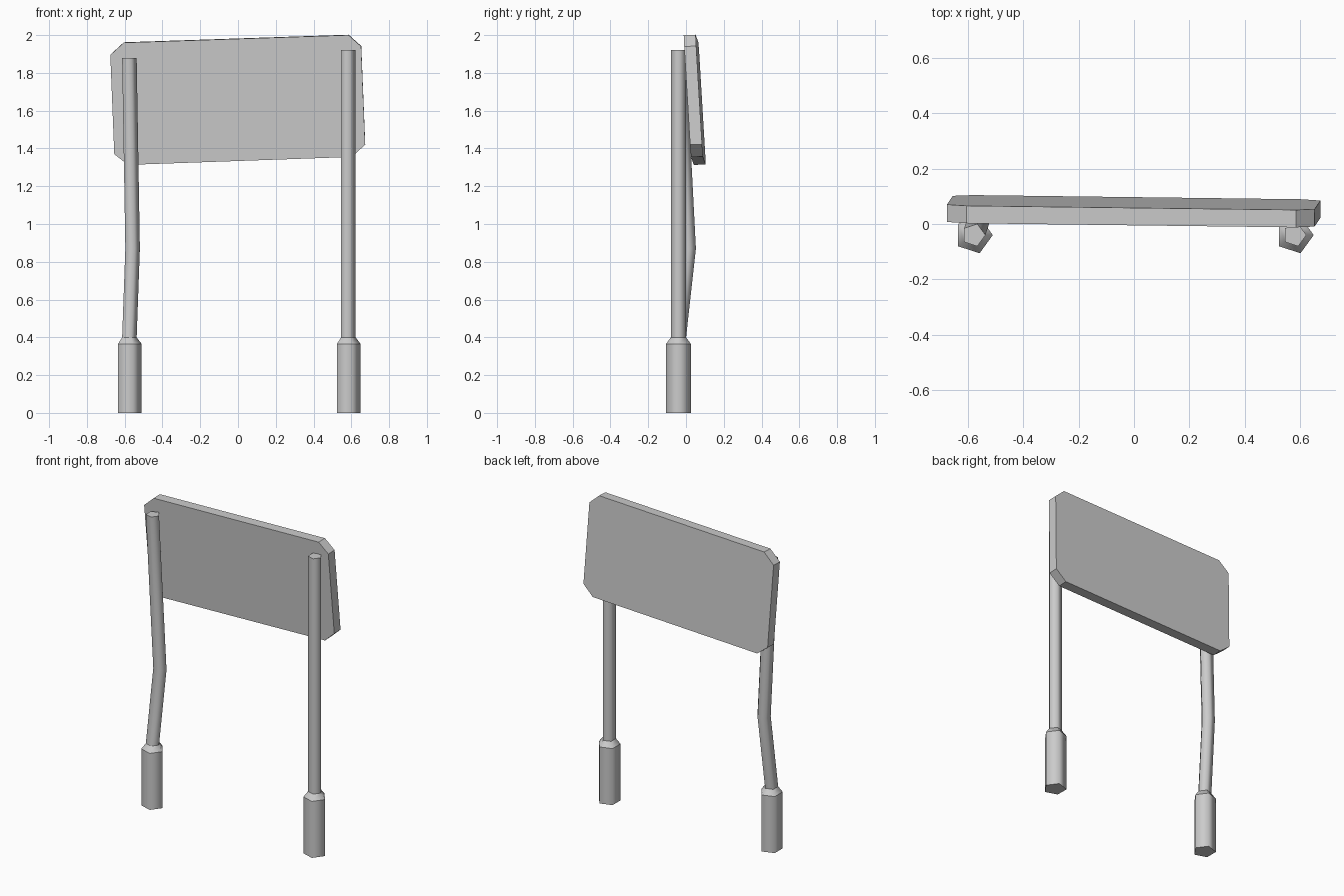
import bpy, bmesh
from math import cos, sin, tau
from mathutils import Vector

if "Cube" in bpy.data.objects:
    bpy.data.objects.remove(bpy.data.objects["Cube"])

SIDES = 5


def finish(name, bm):
    bmesh.ops.recalc_face_normals(bm, faces=bm.faces)
    mesh = bpy.data.meshes.new(name)
    bm.to_mesh(mesh)
    bm.free()
    obj = bpy.data.objects.new(name, mesh)
    bpy.context.collection.objects.link(obj)
    return obj


def make_post(name, sections):
    """Five-sided tube through (x, y, z, radius, sharp_ring) sections."""
    bm = bmesh.new()
    rings = []
    for x, y, z, r, _ in sections:
        rings.append([bm.verts.new((x + r * cos(tau * i / SIDES),
                                    y + r * sin(tau * i / SIDES), z))
                      for i in range(SIDES)])
    for a, b in zip(rings, rings[1:]):
        for i in range(SIDES):
            j = (i + 1) % SIDES
            bm.faces.new((a[i], a[j], b[j], b[i])).smooth = True
    bm.faces.new(rings[0])
    bm.faces.new(rings[-1])
    # Crisp rings at the sleeve, shoulder and caps
    for ring, section in zip(rings, sections):
        if section[4]:
            for i in range(SIDES):
                bm.edges.get((ring[i], ring[(i + 1) % SIDES])).smooth = False
    return finish(name, bm)


def post_sections(x, top, bend=None):
    y, sleeve_r, pole_r = -0.04, 0.069, 0.0425
    s = [(x, y, 0, sleeve_r, True), (x, y, 0.365, sleeve_r, True),
         (x, y, 0.4, pole_r, True)]
    if bend:
        dx, dy, z = bend
        s.append((x + dx, y + dy, z, pole_r, False))
    return s + [(x, y, top, pole_r, True)]


# Posts: the left one is bent, the right one straight
make_post("left_post", post_sections(-0.579, 1.88, (0.017, 0.052, 0.87)))
make_post("right_post", post_sections(0.58, 1.92))

# Sign panel: crooked board with clipped corners, leaning forward
outline = [(-0.605, 1.96), (0.585, 2.0), (0.652, 1.94), (0.673, 1.42),
           (0.603, 1.355), (-0.583, 1.313), (-0.655, 1.37), (-0.676, 1.895)]
bm = bmesh.new()
front = bm.faces.new([bm.verts.new((x, 0.114 - 0.0105 * x - 0.06 * z, z))
                      for x, z in outline])
back = bmesh.ops.extrude_face_region(bm, geom=[front], use_keep_orig=True)
moved = [g for g in back["geom"] if isinstance(g, bmesh.types.BMVert)]
bmesh.ops.translate(bm, verts=moved, vec=Vector((0.0007, 0.063, 0.002)))
finish("sign_panel", bm)
